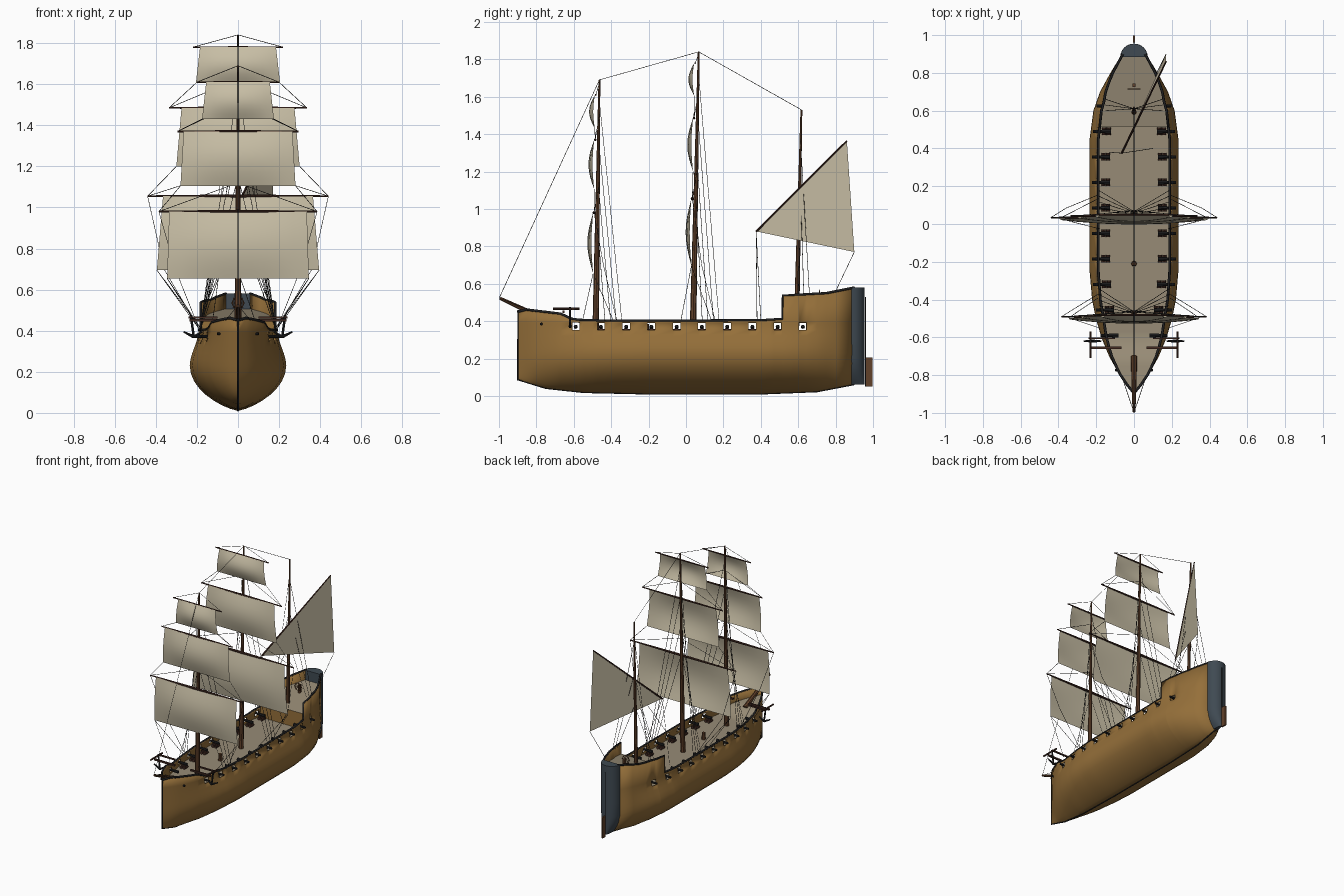
import bpy, bmesh, math
from mathutils import Vector

cube = bpy.data.objects.get("Cube")
if cube:
    bpy.data.objects.remove(cube, do_unlink=True)


def material(name, *rgb):
    m = bpy.data.materials.new(name)
    m.use_nodes = True
    m.diffuse_color = (*rgb, 1)
    m.node_tree.nodes["Principled BSDF"].inputs["Base Color"].default_value = (*rgb, 1)
    return m


HULL = material("hull_wood", .30, .16, .042)
DECK = material("deck_planks", .31, .26, .18)
SAIL = material("sail_canvas", .58, .52, .38)
MAST = material("mast_wood", .12, .052, .023)
YARD = material("yard_wood", .06, .025, .017)
STERN = material("stern_slate", .05, .068, .085)
IRON = material("black_iron", .016, .016, .017)
ROPE = material("rope", .035, .033, .03)


def finish(name, bm, mat, angle=35):
    me = bpy.data.meshes.new(name)
    bm.to_mesh(me)
    bm.free()
    ob = bpy.data.objects.new(name, me)
    bpy.context.collection.objects.link(ob)
    me.materials.append(mat)
    bpy.ops.object.select_all(action='DESELECT')
    ob.select_set(True)
    bpy.context.view_layer.objects.active = ob
    bpy.ops.object.shade_smooth_by_angle(angle=math.radians(angle))
    return ob


def grid(bm, rows, flip=False, skip=None):
    """Join rows of points into quads."""
    vs = [[bm.verts.new(p) for p in r] for r in rows]
    for i in range(len(vs) - 1):
        for k in range(len(vs[i]) - 1):
            if skip and skip(i, k):
                continue
            q = [vs[i][k], vs[i + 1][k], vs[i + 1][k + 1], vs[i][k + 1]]
            bm.faces.new(q[::-1] if flip else q)


def add_tube(bm, a, b, r1, r2, sides=8):
    a, b = Vector(a), Vector(b)
    new = bmesh.ops.create_cone(bm, cap_ends=True, segments=sides, radius1=r1,
                                radius2=r2, depth=(b - a).length)["verts"]
    turn = (b - a).to_track_quat('Z', 'Y')
    for v in new:
        v.co = turn @ v.co + (a + b) / 2


def add_box(bm, centre, size):
    for v in bmesh.ops.create_cube(bm, size=1)["verts"]:
        v.co = Vector(c + p * s for c, p, s in zip(centre, v.co, size))


def tube(name, a, b, r1, r2, mat):
    bm = bmesh.new()
    add_tube(bm, a, b, r1, r2)
    return finish(name, bm, mat)


def curve(name, paths, radius, mat, res=0):
    cu = bpy.data.curves.new(name, 'CURVE')
    cu.dimensions = '3D'
    cu.bevel_depth = radius
    cu.bevel_resolution = res
    for pts in paths:
        sp = cu.splines.new('POLY')
        sp.points.add(len(pts) - 1)
        for p, co in zip(sp.points, pts):
            p.co = (*co, 1)
    ob = bpy.data.objects.new(name, cu)
    bpy.context.collection.objects.link(ob)
    cu.materials.append(mat)


def lerp(table, x):
    for (x0, v0), (x1, v1) in zip(table, table[1:]):
        if x <= x1:
            return v0 + (v1 - v0) * max(0, (x - x0) / (x1 - x0))
    return table[-1][1]


# Hull shape: beam, keel line, top line and deck line along the length
BEAM = [(-.9, 0), (-.85, .042), (-.8, .077), (-.7, .132), (-.6, .173), (-.5, .202), (-.4, .222),
        (-.25, .235), (.45, .235), (.6, .215), (.7, .18), (.8, .125), (.9, .064)]
KEEL = [(-.9, .085), (-.75, .04), (-.55, .018), (-.2, .01), (.4, .01), (.7, .022), (.9, .06)]
TOP = [(-.9, .45), (-.85, .462), (-.67, .44), (-.6, .408), (-.4, .402), (.4, .405),
       (.515, .412), (.517, .537), (.75, .55), (.9, .58)]
FLOOR = [(-.9, .41), (-.7, .385), (-.62, .335), (.6, .335), (.9, .345)]
PORTS = [-.59 + .135 * i for i in range(10)]
WIDEST, LOW, HIGH = .23, .352, .392


def half_width(y, z):
    w, k = lerp(BEAM, y), lerp(KEEL, y)
    if z < WIDEST:
        u = max(0, (z - k) / (WIDEST - k))
        return w * (1 - (1 - u) ** 2) ** .75
    t = min(1, (z - WIDEST) / .17)
    return w * (1 - .18 * t * t * (3 - 2 * t) * min(1, w / .2) ** 2)


stations = {y for y, _ in BEAM + TOP + KEEL}
for p in PORTS:
    stations = {y for y in stations if abs(y - p) > .022} | {p - .02, p + .02}
stations = sorted(stations)


def levels(y):
    k = lerp(KEEL, y)
    low = [k + (WIDEST - k) * (i / 8) ** 1.5 for i in range(8)]
    return low + [WIDEST + (LOW - WIDEST) * i / 4 for i in range(5)] + [HIGH, lerp(TOP, y)]


def is_port(i, k):
    mid = (stations[i] + stations[i + 1]) / 2
    return k == 12 and any(abs(mid - p) < .015 for p in PORTS)


bm = bmesh.new()
for s in (1, -1):
    grid(bm, [[(s * half_width(y, z), y, z) for z in levels(y)] for y in stations], s < 0, is_port)
bmesh.ops.remove_doubles(bm, verts=bm.verts, dist=.0001)
hull = finish("hull", bm, HULL)
shell = hull.modifiers.new("planking", 'SOLIDIFY')
shell.thickness = .01
shell.offset = -1

# Dark rail on the hull edge, stem and keel strip
curve("rail", [[(s * (half_width(y, lerp(TOP, y)) - .004), y, lerp(TOP, y)) for y in stations]
               for s in (1, -1)], .007, IRON, 1)
curve("stem", [[(0, -.897, .46), *[(0, y, z + .002) for y, z in KEEL]]], .005, IRON, 1)

# Decks and the bulkhead between them
def deck(name, ys, height):
    bm = bmesh.new()
    grid(bm, [[(s * max(0, half_width(y, height(y)) - .005), y, height(y)) for s in (-1, 1)]
              for y in ys], True)
    bmesh.ops.recalc_face_normals(bm, faces=bm.faces)
    finish(name, bm, DECK)


deck("main_deck", stations, lambda y: lerp(FLOOR, y))
deck("quarter_deck", [y for y in stations if y > .516], lambda y: .455 + .14 * (y - .516))
bm = bmesh.new()
grid(bm, [[(s * (half_width(.52, z) - .005), .52, z) for z in (.335, .38, .42, .455)]
          for s in (-1, 1)])
finish("bulkhead", bm, HULL)

# Rounded stern and rudder
bm = bmesh.new()
rings = []
for z in (.062, .08, .11, .15, .2, .3, .4, .58):
    w = max(.012, half_width(.89, z)) + .003
    rings.append([(w * math.cos(a), .885 + .07 * math.sin(a), z)
                  for a in (math.pi * i / 12 for i in range(13))])
grid(bm, rings)
bm.faces.new([bm.verts.new(p) for p in rings[-1]])
bm.faces.new([bm.verts.new(p) for p in rings[0]])
grid(bm, [[r[-1], r[0]] for r in rings])
bmesh.ops.remove_doubles(bm, verts=bm.verts, dist=.0001)
bmesh.ops.recalc_face_normals(bm, faces=bm.faces)
finish("stern_post", bm, STERN)
bm = bmesh.new()
add_box(bm, (0, .98, .128), (.012, .036, .155))
finish("rudder", bm, MAST)
tube("rudder_stock", (0, .96, .05), (0, .96, .53), .003, .003, IRON)

# Cannons: barrels through the ports, carriages on the deck
barrels, carriages = bmesh.new(), bmesh.new()
for n, y in enumerate(PORTS):
    for s in (1, -1):
        x = half_width(y, .37)
        add_tube(barrels, (s * (x - .07), y, .37), (s * (x + .025), y, .372), .011, .007)
        if 0 < n < 9:
            add_box(carriages, (s * (x - .047), y, .352), (.04, .022, .018))
            for dx in (-.058, -.034):
                add_tube(carriages, (s * (x + dx), y - .02, .346),
                         (s * (x + dx), y + .02, .346), .011, .011)
    if n == 0:
        for s in (1, -1):
            add_tube(barrels, (s * .08, -.77, .385), (s * .1, -.775, .385), .007, .007)
finish("cannon_barrels", barrels, IRON)
finish("cannon_carriages", carriages, YARD)

# Square-rigged masts: (yard z, yard half, sail top half, sail foot half, foot z)
ropes = []


def square_mast(name, base_y, top_y, top_z, sails):
    def at(z):
        return base_y + (top_y - base_y) * (z - .33) / (top_z - .33)
    tube(name + "_mast", (0, base_y, .33), (0, top_y, top_z), .018, .005, MAST)
    last = None
    for n, (z, half, wide, foot, low) in enumerate(sails):
        y = at(z) - .018
        bm = bmesh.new()
        for s in (1, -1):
            add_tube(bm, (0, y, z), (s * half, y, z), .009 - .002 * n, .004)
        finish(f"{name}_yard_{n + 1}", bm, YARD)
        bm = bmesh.new()
        rows = []
        for i in range(9):
            t = i / 8
            belly = math.sin(math.pi * t)
            rows.append([((wide + (foot - wide) * t) * u,
                          y - .005 - belly * (.009 + .022 * (1 - u * u)), z + (low - z) * t)
                         for u in (j / 5 - 1 for j in range(11))])
        grid(bm, rows)
        finish(f"{name}_sail_{n + 1}", bm, SAIL, 60)
        # Sheets, lifts and braces
        for s in (1, -1):
            corner = (s * foot, y - .005, low)
            if last:
                ropes.append([corner, (s * last[0], last[1], last[2])])
            else:
                ropes.append([corner, (s * .19, y + .1, .41)])
                ropes.append([corner, (s * .18, y - .06, .41)])
                ropes.append([(s * half, y, z), (s * (half - .08), y + .05, .7),
                              (s * .19, y + .12, .41)])
            ropes.append([(s * half, y, z), (0, at(z) + .006, min(z + .14, top_z))])
        last = (half, y, z)
    # Shrouds
    for s in (1, -1):
        for n in range(4):
            z = top_z - .1 - .22 * n
            ropes.append([(0, at(z), z), (s * .185, base_y + .14 - .03 * n, .40)])


square_mast("fore", -.483, -.463, 1.69, [(.98, .385, .335, .345, .655),
            (1.37, .295, .265, .28, 1.105), (1.61, .2, .155, .175, 1.43)])
square_mast("main", .037, .068, 1.84, [(1.055, .44, .365, .395, .695),
            (1.485, .335, .275, .3, 1.2), (1.78, .22, .185, .205, 1.605)])

# Mizzen mast with its slanted yard and three-cornered sail
tube("mizzen_mast", (0, .59, .34), (0, .617, 1.53), .015, .005, MAST)
tack, peak, clew = (-.065, .375, .88), (.17, .86, 1.365), (.17, .9, .77)
tube("mizzen_yard", tack, peak, .006, .004, YARD)
bm = bmesh.new()
bm.faces.new([bm.verts.new(p) for p in (tack, peak, clew)])
finish("mizzen_sail", bm, SAIL)
ropes += [[clew, (.12, .8, .56)], [tack, (-.13, .38, .40)], [tack, (.1, .4, .40)]]
for s in (1, -1):
    for n in range(3):
        ropes.append([(0, .61, 1.4 - .25 * n), (s * .15, .66 - .03 * n, .54)])

# Bowsprit, stays and all running ropes
tube("bowsprit", (0, -.7, .385), (0, -.995, .523), .017, .008, MAST)
tips = [(0, -.998, .525), (0, -.463, 1.69), (0, .068, 1.84), (0, .617, 1.53)]
ropes.append(tips)
ropes += [[tips[0], (s * .06, -.82, .45)] for s in (1, -1)]
curve("rigging", ropes, .0015, ROPE)

# Catheads and anchors
beams, anchors = bmesh.new(), bmesh.new()
for s in (1, -1):
    add_box(beams, (s * .15, -.655, .45), (.17, .012, .012))
    add_box(beams, (s * .17, -.605, .465), (.14, .01, .01))
    add_tube(beams, (s * .23, -.71, .467), (s * .23, -.57, .467), .006, .006)
    add_tube(anchors, (s * .23, -.62, .475), (s * .215, -.62, .37), .006, .006)
    for end in (.175, .265):
        add_tube(anchors, (s * .215, -.62, .37), (s * end, -.62, .395), .008, .004)
finish("catheads", beams, YARD)
finish("anchors", anchors, IRON)

# Deck fittings: capstan, binnacle and steering wheel
tube("capstan", (0, -.21, .335), (0, -.21, .385), .015, .012, MAST)
bm = bmesh.new()
add_box(bm, (0, .735, .51), (.015, .02, .07))
for i in range(4):
    a = math.pi * i / 4
    d = Vector((math.cos(a), 0, math.sin(a))) * .035
    add_tube(bm, Vector((0, .715, .535)) - d, Vector((0, .715, .535)) + d, .002, .002, 5)
finish("wheel_stand", bm, MAST)
bpy.ops.mesh.primitive_torus_add(major_radius=.027, minor_radius=.003, major_segments=20,
                                 minor_segments=6, location=(0, .715, .535),
                                 rotation=(math.pi / 2, 0, 0))
wheel = bpy.context.object
wheel.name = "steering_wheel"
wheel.data.materials.append(MAST)
